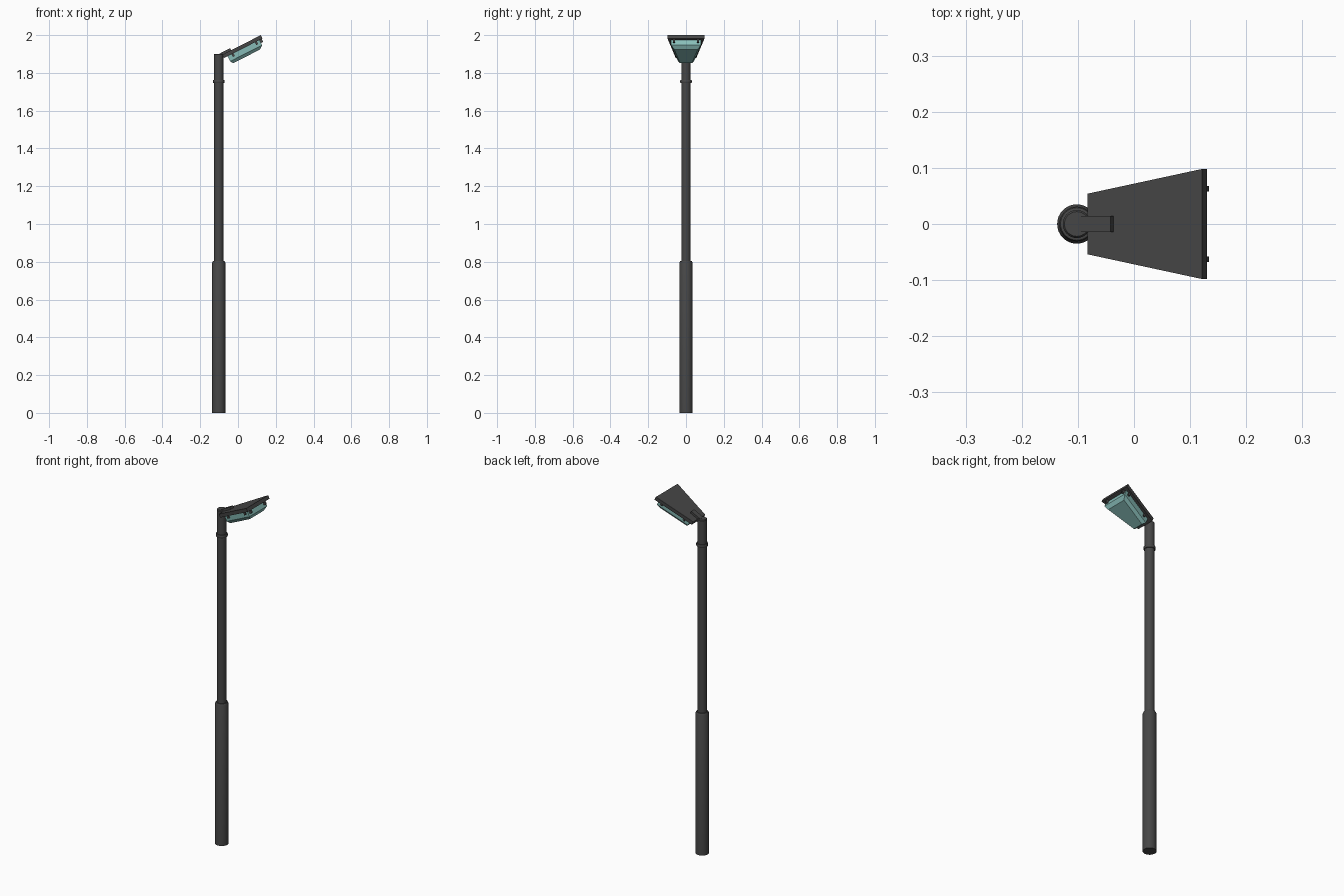
import bpy, bmesh, math
from mathutils import Matrix, Vector

if "Cube" in bpy.data.objects:
    bpy.data.objects.remove(bpy.data.objects["Cube"])

PX = -0.102          # pole axis x
TILT = math.radians(27)


def material(name, rgb):
    m = bpy.data.materials.new(name)
    m.diffuse_color = (*rgb, 1)
    m.use_nodes = True
    m.node_tree.nodes["Principled BSDF"].inputs["Base Color"].default_value = m.diffuse_color
    return m


GREY = material("dark grey metal", (0.062, 0.062, 0.062))
TEAL = material("pale teal glass", (0.25, 0.52, 0.49))


def finish(bm, name, mat, smooth=False):
    bmesh.ops.recalc_face_normals(bm, faces=bm.faces)
    me = bpy.data.meshes.new(name)
    bm.to_mesh(me)
    bm.free()
    me.materials.append(mat)
    ob = bpy.data.objects.new(name, me)
    bpy.context.collection.objects.link(ob)
    if smooth:
        bpy.context.view_layer.objects.active = ob
        ob.select_set(True)
        bpy.ops.object.shade_smooth_by_angle(angle=math.radians(35))
        ob.select_set(False)
    return ob


def lathe(name, profile, n=32):
    """Stack of (radius, z) rings around the pole axis, capped."""
    bm = bmesh.new()
    rings = [[bm.verts.new((PX + r * math.cos(2 * math.pi * i / n),
                            r * math.sin(2 * math.pi * i / n), z))
              for i in range(n)] for r, z in profile]
    for a, b in zip(rings, rings[1:]):
        for i in range(n):
            j = (i + 1) % n
            bm.faces.new((a[i], a[j], b[j], b[i]))
    bm.faces.new(rings[0])
    bm.faces.new(rings[-1])
    return finish(bm, name, GREY, True)


# Head frame: u runs up the slope, y across, w out of the top;
# the origin is the outer top edge of the cover.
HEAD = Matrix.Translation((0.121, 0, 2.0)) @ Matrix.Rotation(-TILT, 4, 'Y')


def loft(name, sections, mat):
    """Stack trapezoids (u0, half width 0, u1, half width 1, w)."""
    bm = bmesh.new()
    rings = [[bm.verts.new(HEAD @ Vector(p)) for p in
              ((u0, -h0, w), (u1, -h1, w), (u1, h1, w), (u0, h0, w))]
             for u0, h0, u1, h1, w in sections]
    for a, b in zip(rings, rings[1:]):
        for i in range(4):
            j = (i + 1) % 4
            bm.faces.new((a[i], a[j], b[j], b[i]))
    bm.faces.new(rings[0])
    bm.faces.new(rings[-1])
    return finish(bm, name, mat)


def block(name, u0, u1, y, half, w0, w1):
    """Box in the head frame centred on y."""
    ob = loft(name, [(u0, half, u1, half, w0), (u0, half, u1, half, w1)], GREY)
    ob.location.y = y
    return ob


# Pole sections and collar
lathe("lower_pole", [(0.035, 0), (0.035, 0.795), (0.030, 0.805), (0.024, 0.805)])
lathe("upper_pole", [(0.025, 0.79), (0.025, 1.897), (0.022, 1.901)])
lathe("collar", [(0.024, 1.745), (0.029, 1.746), (0.031, 1.750),
                 (0.031, 1.758), (0.029, 1.762), (0.024, 1.763)])

# Tilted cover plate and the arm that holds it
loft("cover_plate", [(-0.229, 0.054, 0, 0.098, -0.020),
                     (-0.229, 0.054, 0, 0.098, 0)], GREY)
block("mount_arm", -0.240, -0.177, 0, 0.014, -0.015, 0.012)

# Glass lens with sloped lower rim
loft("glass_lens", [(-0.208, 0.042, -0.018, 0.079, -0.019),
                    (-0.208, 0.042, -0.018, 0.079, -0.050),
                    (-0.198, 0.031, -0.038, 0.062, -0.066)], TEAL)

# Clips along the sides and the outer end of the lens
for s in (-1, 1):
    for u in (-0.040, -0.178):
        edge = 0.079 + (u + 0.018) * 0.195
        block("side_clip", u - 0.006, u + 0.006, s * edge, 0.007, -0.036, -0.018)
    block("end_clip", -0.022, -0.005, s * 0.063, 0.005, -0.038, -0.018)
